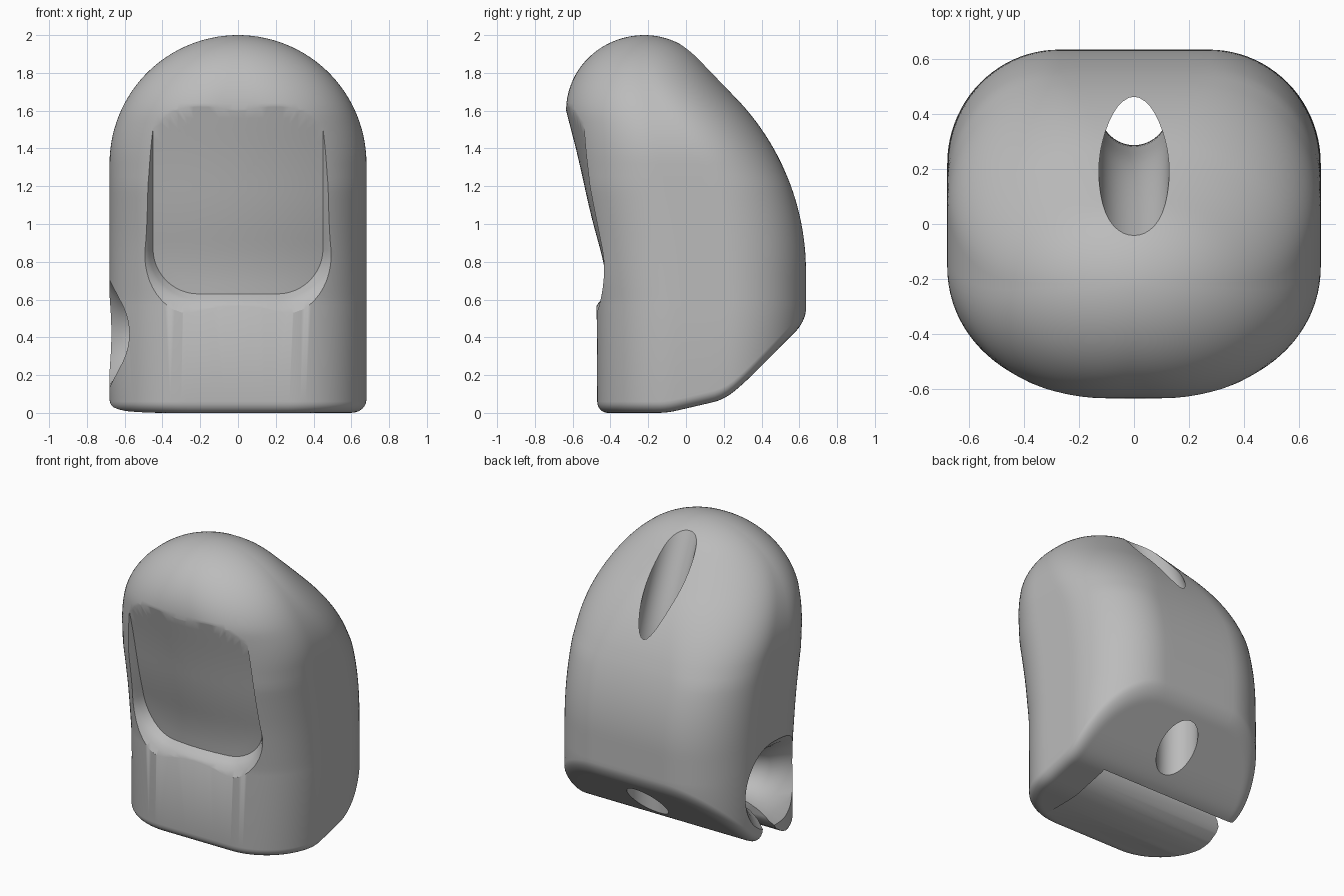
import bpy, bmesh
from math import sin, cos, pi, sqrt

cube = bpy.data.objects.get("Cube")
if cube:
    bpy.data.objects.remove(cube, do_unlink=True)

grey = bpy.data.materials.new("plain grey")
grey.use_nodes = True
grey.diffuse_color = (0.5, 0.5, 0.5, 1)
grey.node_tree.nodes["Principled BSDF"].inputs["Base Color"].default_value = (0.5, 0.5, 0.5, 1)


def interp(pts, t):
    """Piecewise linear lookup in (key, value) pairs."""
    for (a, va), (b, vb) in zip(pts, pts[1:]):
        if t <= b:
            return va + (vb - va) * (t - a) / (b - a)
    return pts[-1][1]


def smooth(pts, t, reach):
    """Lookup averaged over a window, which rounds the corners."""
    return sum(interp(pts, t + reach * k / 4) for k in range(-4, 5)) / 9


def loft(name, rings):
    """Closed solid through equal-sized rings of points."""
    bm = bmesh.new()
    loops = [[bm.verts.new(p) for p in ring] for ring in rings]
    for a, b in zip(loops, loops[1:]):
        for i in range(len(a)):
            j = (i + 1) % len(a)
            bm.faces.new((a[i], a[j], b[j], b[i]))
    bm.faces.new(loops[0])
    bm.faces.new(loops[-1])
    bmesh.ops.recalc_face_normals(bm, faces=bm.faces[:])
    mesh = bpy.data.meshes.new(name)
    bm.to_mesh(mesh)
    bm.free()
    mesh.materials.append(grey)
    ob = bpy.data.objects.new(name, mesh)
    bpy.context.collection.objects.link(ob)
    return ob


# Body: rounded rectangles stacked up the height, turning to ellipses at the top
FRONT = [(0, -.47), (.56, -.47), (.9, -.515), (1.25, -.575), (1.6, -.637), (1.7, -.655)]
UNDERSIDE = [(-1, 0), (-.1, 0), (.2, .07), (.3, .15), (.63, .48), (.75, .6)]


def section(z, arc=22, straight=8):
    width = .68 if z < 1.32 else sqrt(max(.68 ** 2 - (z - 1.32) ** 2, 0))
    cap = sqrt(max(1 - ((z - 1.6) / .4) ** 2, 0))  if z > 1.6 else 1
    front = smooth(FRONT, z, .06) if z < 1.6 else -.22 - .415 * cap
    if z > 1.873:
        back = -.22 + .4 * cap
    elif z > 1.65:
        back = .28 - .207 * (z - 1.65) / .223
    else:
        back = -.685 + sqrt(1.32 ** 2 - max(z - .75, 0) ** 2)
    mid, half = (front + back) / 2, (back - front) / 2
    rx = width * interp([(0, .6), (1.2, .6), (1.8, .9), (2, .97)], z)
    ry = half * interp([(0, .75), (1.2, .75), (1.8, .93), (2, .97)], z)
    ring = []
    for q, (sx, sy) in enumerate(((1, 1), (-1, 1), (-1, -1), (1, -1))):
        cx, cy = sx * (width - rx), mid + sy * (half - ry)
        for i in range(arc + 1):
            a = pi / 2 * (q + i / arc)
            ring.append((cx + rx * cos(a), cy + ry * sin(a), z))
        # Even steps along the straight run to the next corner
        x, y, z = ring[-1]
        dx, dy = ((-2 * cx, 0), (0, 2 * (mid - cy)))[q % 2]
        ring += [(x + dx * k / straight, y + dy * k / straight, z) for k in range(1, straight)]
    return ring


def bottom_ring(scale, lift):
    """Base section shrunk towards its middle and draped on the underside."""
    ring = [(x * scale, .08 + (y - .08) * scale) for x, y, z in section(0)]
    return [(x, y, smooth(UNDERSIDE, y, .05) + lift) for x, y in ring]


rings = [bottom_ring(.02 + .86 * i / 16, 0) for i in range(17)]
for i in range(7):
    a = pi / 2 * i / 6
    rings.append(bottom_ring(.9 + .1 * sin(a), .06 * (1 - cos(a))))
heights = [.57 + .04 * i for i in range(18)]
heights += [1.28 + .7199 * sin(pi / 2 * i / 30) for i in range(1, 31)]
body = loft("body", rings + [section(z) for z in heights])


# Front recess: bowed floor with a soft, flared U-shaped wall
def outline(grow, top=1.8):
    half, low, radius = .45 + grow, .63 - 1.3 * grow, .24 + grow
    pts = [(half * i / 8, top) for i in range(8)]
    pts += [(half, top + (low + radius - top) * i / 16) for i in range(16)]
    pts += [(half - radius + radius * cos(a), low + radius - radius * sin(a))
            for a in (pi / 2 * i / 12 for i in range(13))]
    pts += [((half - radius) * (1 - i / 4), low) for i in range(1, 5)]
    return pts + [(-x, z) for x, z in reversed(pts[1:-1])]


FLOOR = [(.5, -.4), (.63, -.41), (.78, -.43), (1.05, -.505), (1.35, -.57), (1.62, -.64), (1.95, -.72)]


def floor_y(x, z):
    return smooth(FLOOR, z, .1) + .35 * x * x


inner = outline(0)
rings = []
for s in (.02, .1, .2, .3, .4, .5, .6, .7, .8, .9, 1):
    ring = [(x * s, 1.2 + (z - 1.2) * s) for x, z in inner]
    rings.append([(x, floor_y(x, z), z) for x, z in ring])
for grow, depth in ((.022, .035), (.036, .052), (.055, .066), (.085, .085)):
    rings.append([(X, floor_y(x, z) - depth, Z)
                  for (x, z), (X, Z) in zip(inner, outline(grow))])
rings.append([(x, -1.2, z) for x, z in outline(.085)])
recess = loft("recess_cutter", rings)

# Curved channel from the upper back down to the sloping underside
PATH = [(-.4, .41), (.5, .42), (.85, .42), (1.25, .375), (1.4, .335), (1.6, .255), (1.9, .118), (2.5, -.16)]
rings = []
for k in range(40):
    z = -.2 + 2.5 * k / 39
    rings.append([(.128 * cos(a), smooth(PATH, z, .12) + .133 * sin(a), z)
                  for a in (2 * pi * i / 40 for i in range(40))])
channel = loft("channel_cutter", rings)

# Side tunnel whose mouth flares most towards the front
FLARE = [(-.9, .6), (-.75, .4), (-.68, .29), (-.63, .235), (-.57, .195),
         (-.5, .17), (-.4, .155), (.38, .15), (.41, .12)]
rings = []
for x, r in FLARE:
    spread = 1 + min(1, max(0, r - .15) * 18)
    rings.append([(x, .03 + r * cos(a) * (spread if cos(a) < 0 else 1), .42 + r * sin(a))
                  for a in (2 * pi * i / 48 for i in range(48))])
tunnel = loft("tunnel_cutter", rings)

# Slot under the tunnel, rounding off the back of the front flap
SLOT = [(-.42, -.1), (-.4, -.002), (-.25, .01), (-.15, .03), (-.07, .06), (-.01, .1),
        (.03, .16), (.04, .23), (.04, .4), (.12, .4), (.12, .2), (.14, .13), (.18, .075), (.2, -.1)]
slot = loft("slot_cutter", [[(x, y, z) for y, z in SLOT] for x in (-.95, .395)])

# Carve the body, then drop the cutters
for ob in bpy.context.selected_objects:
    ob.select_set(False)
bpy.context.view_layer.objects.active = body
body.select_set(True)
for cutter in (recess, channel, tunnel, slot):
    cutter.hide_render = True
    mod = body.modifiers.new(cutter.name, 'BOOLEAN')
    mod.operation = 'DIFFERENCE'
    mod.object = cutter
    # Keep the first solver that returns a full solid
    for solver in ('EXACT', 'MANIFOLD', 'FLOAT'):
        mod.solver = solver
        bpy.context.view_layer.update()
        carved = body.evaluated_get(bpy.context.evaluated_depsgraph_get())
        if len(carved.data.polygons) > 2000:
            break
    bpy.ops.object.modifier_apply(modifier=mod.name)
    bpy.data.objects.remove(cutter, do_unlink=True)
bpy.ops.object.shade_smooth_by_angle(angle=.6)
